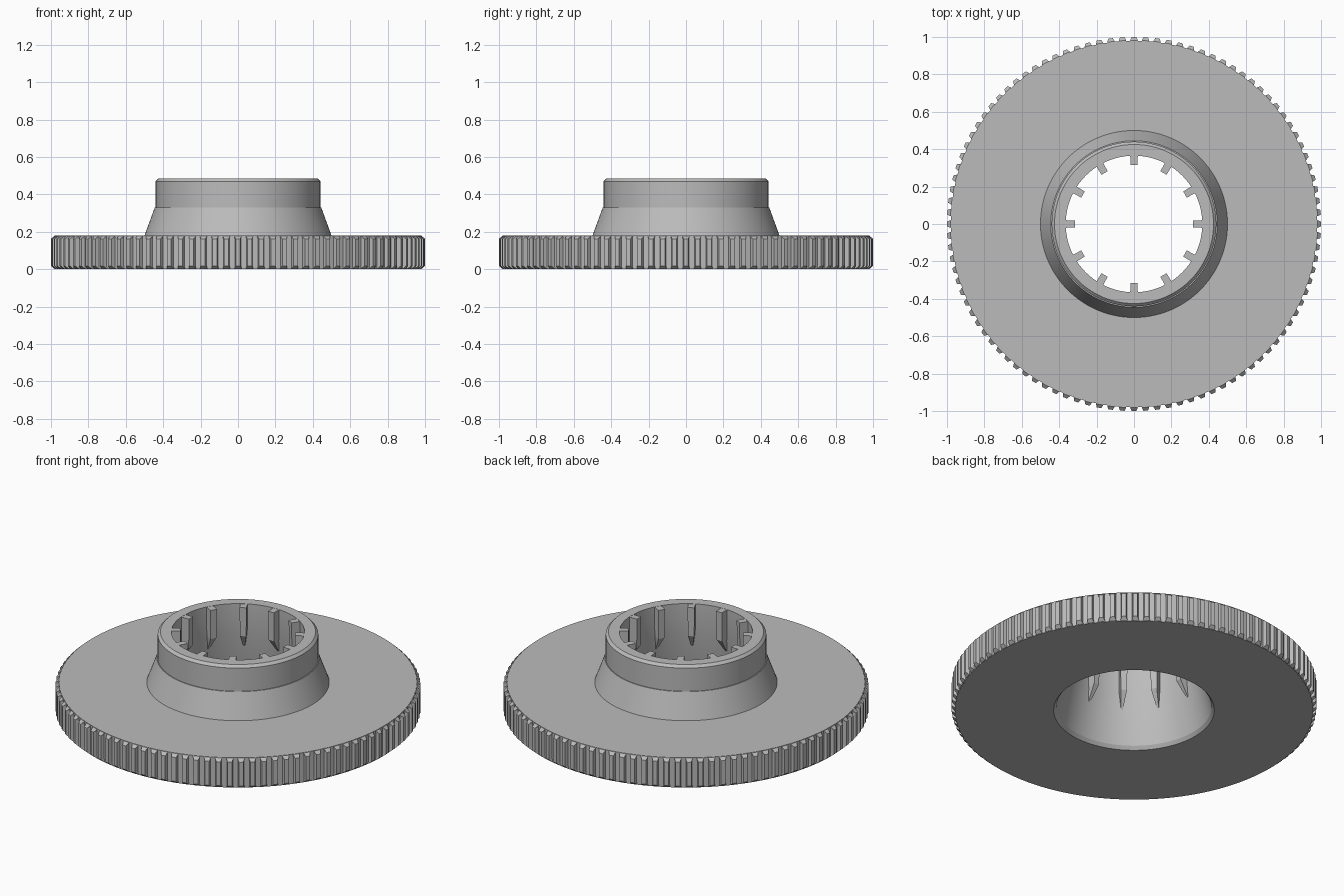
import bpy, bmesh
from math import cos, sin, pi, radians

default = bpy.data.objects.get("Cube")
if default:
    bpy.data.objects.remove(default, do_unlink=True)

# Single plain grey
GREY = (0.5, 0.5, 0.5, 1)
grey = bpy.data.materials.new("plain grey")
grey.use_nodes = True
grey.diffuse_color = GREY
grey.node_tree.nodes["Principled BSDF"].inputs["Base Color"].default_value = GREY

TEETH, RIBS, STEPS = 100, 12, 200


def finish(bm, name, smooth=False):
    bmesh.ops.recalc_face_normals(bm, faces=bm.faces)
    mesh = bpy.data.meshes.new(name)
    bm.to_mesh(mesh)
    bm.free()
    mesh.materials.append(grey)
    obj = bpy.data.objects.new(name, mesh)
    bpy.context.collection.objects.link(obj)
    if smooth:
        bpy.ops.object.select_all(action='DESELECT')
        obj.select_set(True)
        bpy.context.view_layer.objects.active = obj
        bpy.ops.object.shade_smooth_by_angle(angle=radians(15))
    return obj


def lathe(name, profile):
    """Revolve a closed (radius, height) outline around z."""
    bm = bmesh.new()
    rings = [[bm.verts.new((r * cos(2 * pi * i / STEPS), r * sin(2 * pi * i / STEPS), z))
              for r, z in profile] for i in range(STEPS)]
    n = len(profile)
    for i, ring in enumerate(rings):
        following = rings[(i + 1) % STEPS]
        for j in range(n):
            k = (j + 1) % n
            bm.faces.new((ring[j], following[j], following[k], ring[k]))
    return finish(bm, name, True)


def radial_bars(name, count, sections):
    """Repeat a bar around z; a section is (root r, tip r, root half width, tip half width, z)."""
    bm = bmesh.new()
    for i in range(count):
        a = 2 * pi * i / count
        loops = []
        for root, tip, wide, narrow, z in sections:
            corners = ((root, -wide), (tip, -narrow), (tip, narrow), (root, wide))
            loops.append([bm.verts.new((r * cos(a) - t * sin(a), r * sin(a) + t * cos(a), z))
                          for r, t in corners])
        for low, high in zip(loops, loops[1:]):
            for j in range(4):
                k = (j + 1) % 4
                bm.faces.new((low[j], low[k], high[k], high[j]))
        bm.faces.new(loops[0])
        bm.faces.new(loops[-1])
    return finish(bm, name)


# Disc, flared collar and tapered bore in one turned body
lathe("gear_body", [
    (0.44, 0), (0.98, 0), (0.98, 0.18), (0.5, 0.18),
    (0.445, 0.33), (0.44, 0.33), (0.44, 0.47), (0.425, 0.485),
    (0.365, 0.485), (0.365, 0.3), (0.425, 0.02),
])

# Fine teeth on the rim, chamfered at both ends
radial_bars("rim_teeth", TEETH, [
    (0.96, 0.982, 0.021, 0.02, 0.002),
    (0.96, 1.0, 0.021, 0.012, 0.018),
    (0.96, 1.0, 0.021, 0.012, 0.162),
    (0.96, 0.982, 0.021, 0.02, 0.178),
])

# Driving ribs inside the collar, tapering out into the bore
radial_bars("bore_ribs", RIBS, [
    (0.395, 0.382, 0.006, 0.005, 0.22),
    (0.395, 0.318, 0.02, 0.017, 0.31),
    (0.395, 0.315, 0.021, 0.019, 0.484),
])
